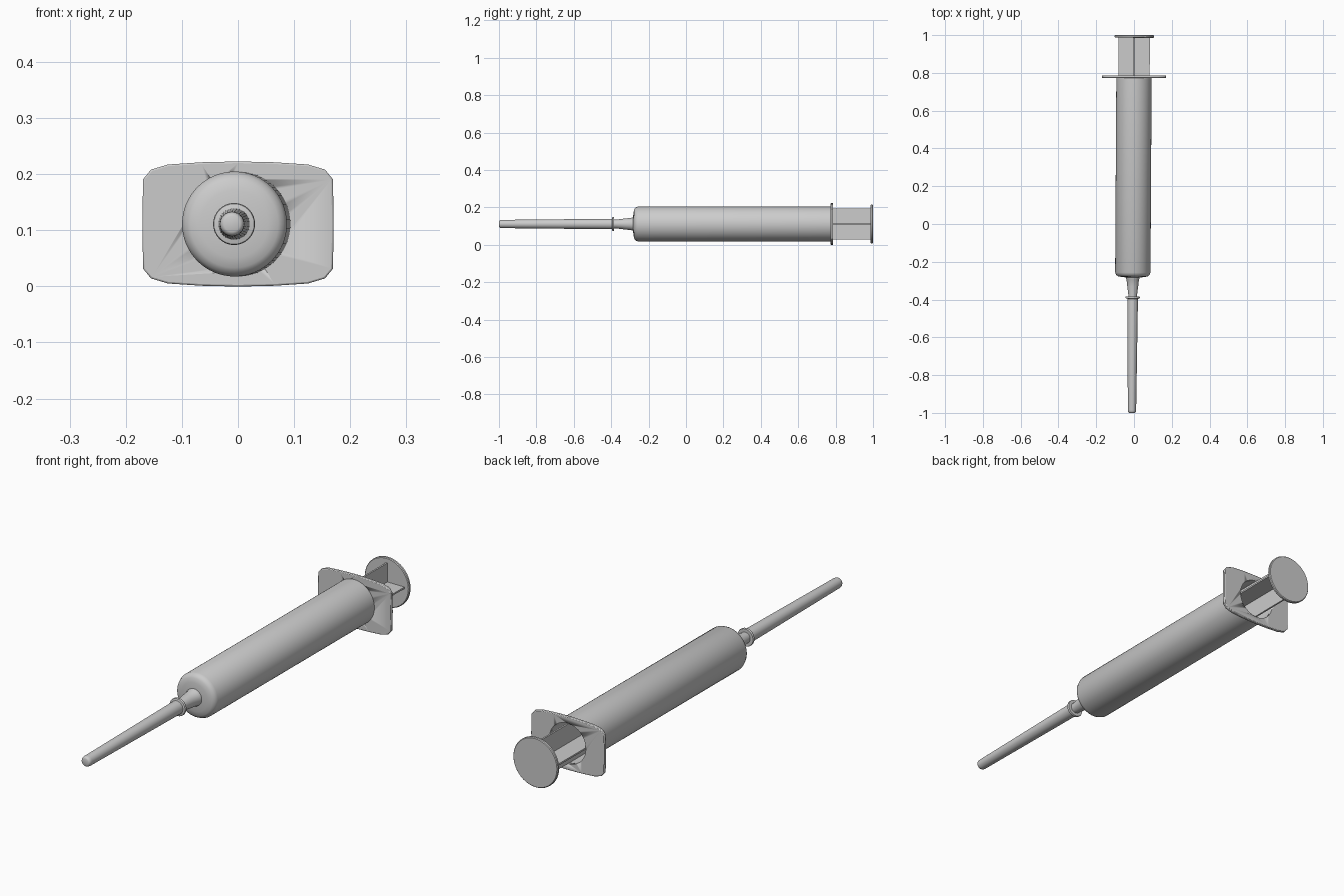
import bpy, bmesh, math
from mathutils import Matrix

if "Cube" in bpy.data.objects:
    bpy.data.objects.remove(bpy.data.objects["Cube"])

ZC = 0.111                      # height of the syringe axis
PIVOT = 0.78                    # flange position along y
# whole body leans very slightly sideways relative to the flange
LEAN = (Matrix.Translation((0, PIVOT, ZC)) @ Matrix.Rotation(-0.006, 4, 'Z')
        @ Matrix.Translation((0, -PIVOT, 0)))


def finish(name, bm, matrix=LEAN):
    bmesh.ops.remove_doubles(bm, verts=bm.verts, dist=1e-5)
    bmesh.ops.recalc_face_normals(bm, faces=bm.faces)
    mesh = bpy.data.meshes.new(name)
    bm.to_mesh(mesh)
    bm.free()
    ob = bpy.data.objects.new(name, mesh)
    bpy.context.collection.objects.link(ob)
    ob.matrix_world = matrix
    bpy.ops.object.select_all(action='DESELECT')
    ob.select_set(True)
    bpy.context.view_layer.objects.active = ob
    bpy.ops.object.shade_smooth_by_angle(angle=math.radians(35))
    return ob


def lathe(name, profile, sides=64):
    """Revolve (radius, y) points around the y axis."""
    bm = bmesh.new()
    verts = [bm.verts.new((r, y, 0)) for r, y in profile]
    edges = [bm.edges.new(pair) for pair in zip(verts, verts[1:])]
    bmesh.ops.spin(bm, geom=verts + edges, cent=(0, 0, 0), axis=(0, 1, 0),
                   angle=math.tau, steps=sides)
    return finish(name, bm)


def box(bm, size, centre):
    m = Matrix.Translation(centre) @ Matrix.Diagonal((*size, 1))
    bmesh.ops.create_cube(bm, size=1, matrix=m)


# hollow barrel with rounded shoulder
lathe("barrel", [(0, -0.284), (0.035, -0.283), (0.06, -0.281), (0.078, -0.277),
                 (0.088, -0.27), (0.0935, -0.257), (0.0935, 0.776),
                 (0.085, 0.776), (0.085, -0.25), (0, -0.262)])

# tapered nozzle hub
lathe("needle_hub", [(0, -0.27), (0.036, -0.27), (0.036, -0.288), (0.033, -0.293),
                     (0.029, -0.33), (0.023, -0.375), (0.023, -0.4), (0, -0.4)], 32)

# needle cover with its collar
lathe("needle_cover", [(0, -0.384), (0.036, -0.384), (0.0375, -0.387),
                       (0.0375, -0.391), (0.036, -0.394), (0.028, -0.396),
                       (0.022, -0.985), (0.021, -0.993), (0.018, -0.998),
                       (0.014, -1.0), (0, -1.0)], 32)

# plunger: thumb disc, crossed ribs and piston
lathe("thumb_disc", [(0, 0.986), (0.101, 0.986), (0.104, 0.989),
                     (0.104, 0.997), (0.101, 1.0), (0, 1.0)])
bm = bmesh.new()
for size in ((0.166, 1.0, 0.007), (0.007, 1.0, 0.166)):
    box(bm, size, (0, 0.488, 0))
finish("plunger_ribs", bm)
lathe("piston", [(0, -0.06), (0.06, -0.05), (0.084, -0.03), (0.084, 0.03), (0, 0.03)])

# finger flange: rounded plate outline mirrored from one quadrant
quarter = [(0.170, 0.040), (0.169, 0.080), (0.155, 0.097), (0.125, 0.106),
           (0.065, 0.110)]
half = [(0.1705, 0)] + quarter + [(0, 0.1115)] + [(-x, z) for x, z in quarter[::-1]]
outline = half + [(-x, -z) for x, z in half]
bm = bmesh.new()
face = bm.faces.new([bm.verts.new((x, 0.773, z)) for x, z in outline])
ext = bmesh.ops.extrude_face_region(bm, geom=[face])
bmesh.ops.translate(bm, vec=(0, 0.014, 0),
                    verts=[v for v in ext["geom"] if isinstance(v, bmesh.types.BMVert)])
flange = finish("finger_flange", bm, Matrix.Translation((0, 0, ZC)))
bevel = flange.modifiers.new("soft_rim", 'BEVEL')
bevel.width = 0.003
bevel.segments = 2
bevel.limit_method = 'ANGLE'
bevel.angle_limit = math.radians(60)

# bore through the flange
cutter = lathe("bore_cutter", [(0, 0.7), (0.085, 0.7), (0.085, 0.85), (0, 0.85)])
cutter.hide_render = True
cutter.hide_viewport = True
cut = flange.modifiers.new("bore", 'BOOLEAN')
cut.operation = 'DIFFERENCE'
cut.solver = 'EXACT'
cut.object = cutter
